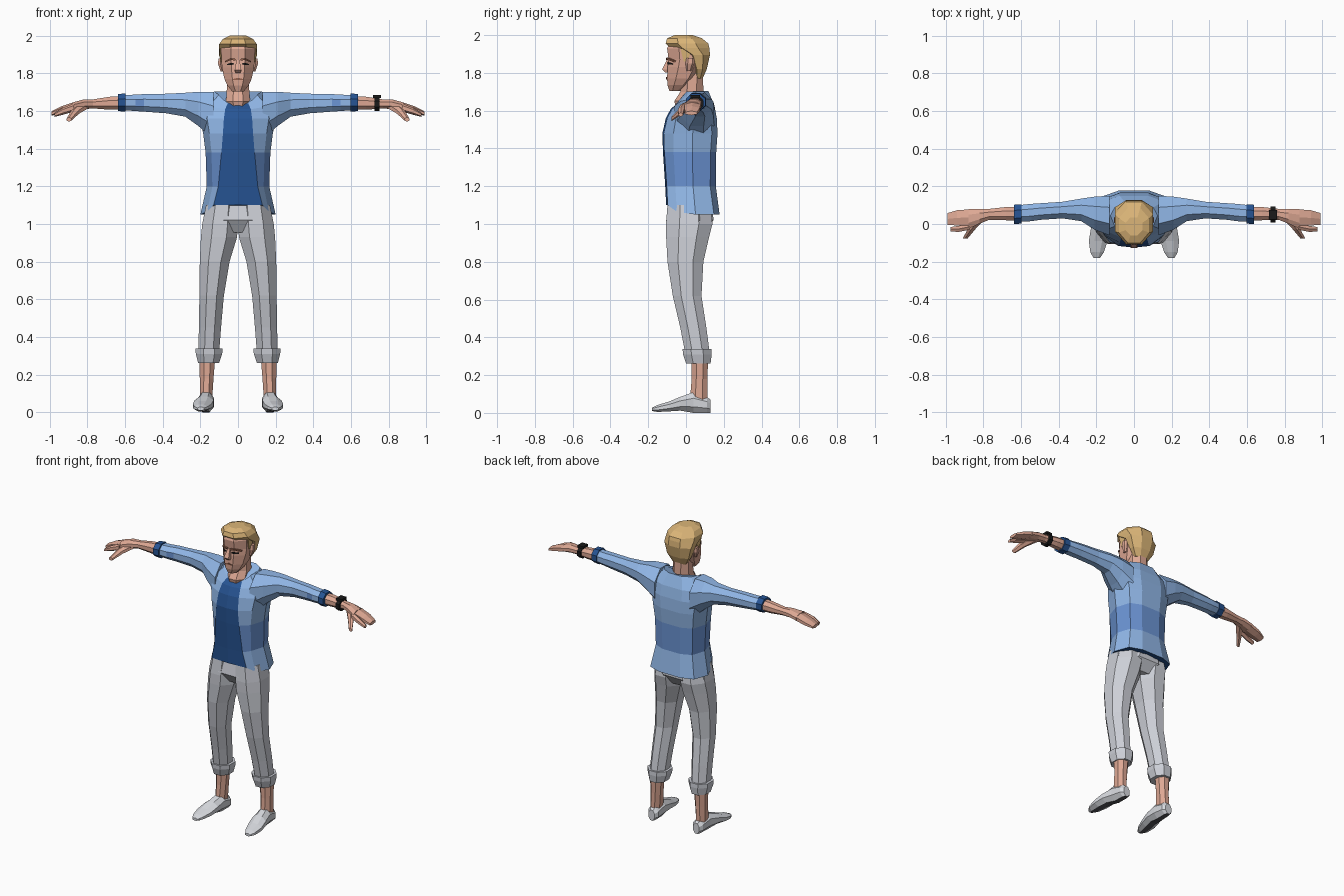
import bpy, bmesh, math
from mathutils import Vector


def material(name, r, g, b):
    lin = [c / 12.92 if c <= 0.04045 else ((c + 0.055) / 1.055) ** 2.4 for c in (r, g, b)]
    m = bpy.data.materials.new(name)
    m.diffuse_color = (*lin, 1)
    return m


SKIN = material("skin", 0.87, 0.66, 0.58)
HAIR = material("blond hair", 0.86, 0.71, 0.47)
LIGHT = material("light blue jacket", 0.57, 0.72, 0.91)
MID = material("mid blue jacket", 0.42, 0.58, 0.83)
NAVY = material("navy shirt", 0.15, 0.33, 0.58)
GREY = material("pale grey trousers", 0.80, 0.81, 0.84)
SHOE = material("off white shoe", 0.84, 0.85, 0.87)
SOLE = material("dark sole", 0.32, 0.32, 0.34)
BLACK = material("black", 0.10, 0.10, 0.10)
BROWN = material("brown", 0.58, 0.38, 0.30)


def loft(name, rings, mats, mirror=False, rule=None):
    """Skin a closed surface through rings; rule(centre, normal) picks the material."""
    bm = bmesh.new()
    vs = [[bm.verts.new(p) for p in r] for r in rings]
    n = len(vs[0])
    for a, b in zip(vs, vs[1:]):
        for i in range(n):
            j = (i + 1) % n
            bm.faces.new((a[i], a[j], b[j], b[i]))
    bm.faces.new(vs[0])
    bm.faces.new(vs[-1])
    bmesh.ops.recalc_face_normals(bm, faces=bm.faces)
    bm.normal_update()
    if rule:
        for f in bm.faces:
            f.material_index = rule(f.calc_center_median(), f.normal)
    me = bpy.data.meshes.new(name)
    bm.to_mesh(me)
    bm.free()
    for m in mats:
        me.materials.append(m)
    ob = bpy.data.objects.new(name, me)
    bpy.context.collection.objects.link(ob)
    if mirror:
        mod = ob.modifiers.new("mirror", 'MIRROR')
        mod.use_mirror_merge = False
    return ob


def tube(name, axis, rows, mats, n=8, mirror=False, rule=None):
    """Rows are (position on axis, u0, u1, v0, v1): a flat-sided ring fills each box."""
    rings = []
    for t, u0, u1, v0, v1 in rows:
        ring = []
        for i in range(n):
            a = 2 * math.pi * (i + 0.5) / n
            k = 0.5 / math.cos(math.pi / n)
            u = (u0 + u1) / 2 + (u1 - u0) * k * math.cos(a)
            v = (v0 + v1) / 2 + (v1 - v0) * k * math.sin(a)
            ring.append({'x': (t, u, v), 'y': (u, t, v), 'z': (u, v, t)}[axis])
        rings.append(ring)
    return loft(name, rings, mats, mirror, rule)


def column(name, rows, mats, n=8):
    """Upright tube centred on x = 0; rows are (z, half width, y0, y1)."""
    return tube(name, 'z', [(z, -w, w, a, b) for z, w, a, b in rows], mats, n)


# Torso: open jacket with the shirt as its front strip
def torso_ring(z, w, hw, yf, yb, dz):
    d = yb - yf
    half = [(0, yf, z + dz), (w, yf + 0.008, z + dz), (0.82 * hw, yf + 0.2 * d, z + 0.3 * dz),
            (hw, yf + 0.55 * d, z), (0.82 * hw, yb - 0.03, z), (0.4 * hw, yb, z), (0, yb, z)]
    return half + [(-x, y, h) for x, y, h in half[-2:0:-1]]


def torso_rule(c, n):
    if n.z < -0.7 or (abs(c.x) < 0.07 and c.y < 0):
        return 2
    return 1 if 1.2 < c.z < 1.38 else 0


TORSO = [(1.05, .13, .20, -.105, .178, .05), (1.20, .105, .166, -.11, .158, 0),
         (1.38, .088, .172, -.122, .16, 0), (1.48, .08, .185, -.125, .167, 0),
         (1.56, .075, .20, -.107, .163, 0), (1.63, .068, .19, -.08, .15, -.02),
         (1.705, .055, .125, -.045, .118, -.065)]
loft("jacket_body", [torso_ring(*r) for r in TORSO], [LIGHT, MID, NAVY], rule=torso_rule)

# Sleeves and rolled cuffs
tube("sleeves", 'x', [(.13, -.06, .15, 1.45, 1.70), (.21, -.03, .145, 1.52, 1.702),
                      (.28, .015, .135, 1.57, 1.697), (.38, .03, .118, 1.588, 1.692),
                      (.50, .022, .11, 1.597, 1.69), (.545, .015, .107, 1.6, 1.687),
                      (.61, .012, .10, 1.605, 1.685)], [LIGHT, MID], mirror=True,
     rule=lambda c, n: int(.5 < c.x < .545 and n.y < -.9))
tube("sleeve_cuffs", 'x', [(.597, .002, .105, 1.597, 1.694), (.638, .0, .102, 1.6, 1.69)],
     [NAVY], mirror=True)

# Forearms, palms, fingers and thumbs
tube("forearms_and_palms", 'x', [(.60, .015, .092, 1.607, 1.68), (.68, .02, .09, 1.607, 1.676),
                                 (.77, .022, .08, 1.614, 1.662), (.82, .002, .08, 1.61, 1.662),
                                 (.88, -.025, .08, 1.602, 1.645)], [SKIN], mirror=True)
tube("grouped_fingers", 'x', [(.87, -.008, .078, 1.605, 1.645), (.94, -.008, .073, 1.588, 1.622),
                              (.99, -.004, .058, 1.577, 1.597)], [SKIN], 6, True)
tube("index_fingers", 'x', [(.87, -.03, .002, 1.60, 1.638), (.93, -.042, -.01, 1.583, 1.615),
                            (.975, -.04, -.016, 1.57, 1.588)], [SKIN], 6, True)
tube("thumbs", 'y', [(.03, .79, .85, 1.61, 1.648), (-.03, .845, .885, 1.578, 1.612),
                     (-.078, .885, .91, 1.545, 1.565)], [SKIN], 6, True)

# Wrist watch on one arm only
tube("watch_band", 'x', [(.725, .008, .092, 1.6, 1.675), (.752, .008, .092, 1.6, 1.675)], [BLACK])
tube("watch_face", 'x', [(.718, .025, .075, 1.668, 1.684), (.76, .025, .075, 1.668, 1.684)],
     [BLACK], 4)

# Trousers: hips, legs and turn-ups
column("trouser_hips", [(1.13, .155, -.085, .14), (1.02, .185, -.105, .145),
                        (.955, .08, -.06, .10)], [GREY])
tube("trouser_legs", 'z', [(1.10, 0, .17, -.098, .13), (1.0, 0, .19, -.106, .14),
                           (.93, .005, .197, -.105, .122), (.8, .045, .203, -.098, .092),
                           (.62, .075, .205, -.07, .082), (.45, .09, .208, -.03, .108),
                           (.32, .10, .21, -.005, .125)], [GREY], mirror=True)
tube("trouser_turn_ups", 'z', [(.338, .082, .226, -.018, .135), (.31, .084, .224, -.016, .136),
                               (.262, .1, .212, .0, .13)], [GREY], mirror=True)

# Ankles and shoes
tube("ankles", 'z', [(.30, .12, .207, .03, .118), (.18, .13, .203, .03, .113),
                     (.06, .138, .203, .02, .115)], [SKIN], mirror=True)
tube("shoes", 'y', [(.13, .145, .19, 0, .07), (.11, .13, .205, 0, .085), (.04, .128, .212, 0, .11),
                    (-.03, .13, .23, .012, .085), (-.09, .14, .24, .008, .06),
                    (-.15, .16, .232, .005, .042), (-.18, .18, .215, .01, .028)],
     [SHOE, SOLE], mirror=True, rule=lambda c, n: int(n.z < -.93))

# Neck and head
column("neck", [(1.60, .05, -.05, .08), (1.65, .064, -.062, .09), (1.70, .06, -.03, .092),
                (1.80, .058, -.02, .09)], [SKIN])
column("head", [(1.705, .032, -.088, -.03), (1.735, .056, -.098, .02), (1.77, .072, -.1, .06),
                (1.83, .085, -.098, .1), (1.87, .088, -.092, .11), (1.93, .09, -.1, .115),
                (1.975, .07, -.08, .08)], [SKIN])
column("nose", [(1.872, .008, -.1, -.08), (1.818, .018, -.127, -.08),
                (1.802, .013, -.11, -.08)], [SKIN], 4)
tube("ears", 'z', [(1.81, .075, .092, .005, .025), (1.85, .08, .106, .0, .042),
                   (1.88, .08, .104, .005, .042)], [SKIN], 6, True)

# Face details
tube("eyebrows", 'x', [(.012, -.106, -.09, 1.868, 1.877), (.038, -.103, -.085, 1.871, 1.881),
                       (.07, -.068, -.05, 1.858, 1.865)], [BROWN], 4, True)
tube("eyes", 'x', [(.02, -.099, -.09, 1.847, 1.853), (.036, -.098, -.088, 1.845, 1.857),
                   (.058, -.073, -.064, 1.844, 1.85)], [BLACK], 4, True)
tube("mouth", 'x', [(-.027, -.103, -.09, 1.766, 1.77), (0, -.106, -.09, 1.766, 1.777),
                    (.027, -.103, -.09, 1.766, 1.77)], [BROWN], 4)

# Hair: swept up at the front, tapering to the nape, with sideburns
column("hair", [(1.77, .05, .045, .088), (1.82, .08, .035, .11), (1.895, .1, .0, .127),
                (1.932, .102, -.08, .124), (1.955, .1, -.108, .118), (1.983, .08, -.1, .085),
                (2.0, .045, -.06, .035)], [HAIR])
tube("sideburns", 'z', [(1.93, .08, .097, -.03, .03), (1.86, .08, .092, -.012, .01)],
     [HAIR], 4, True)
